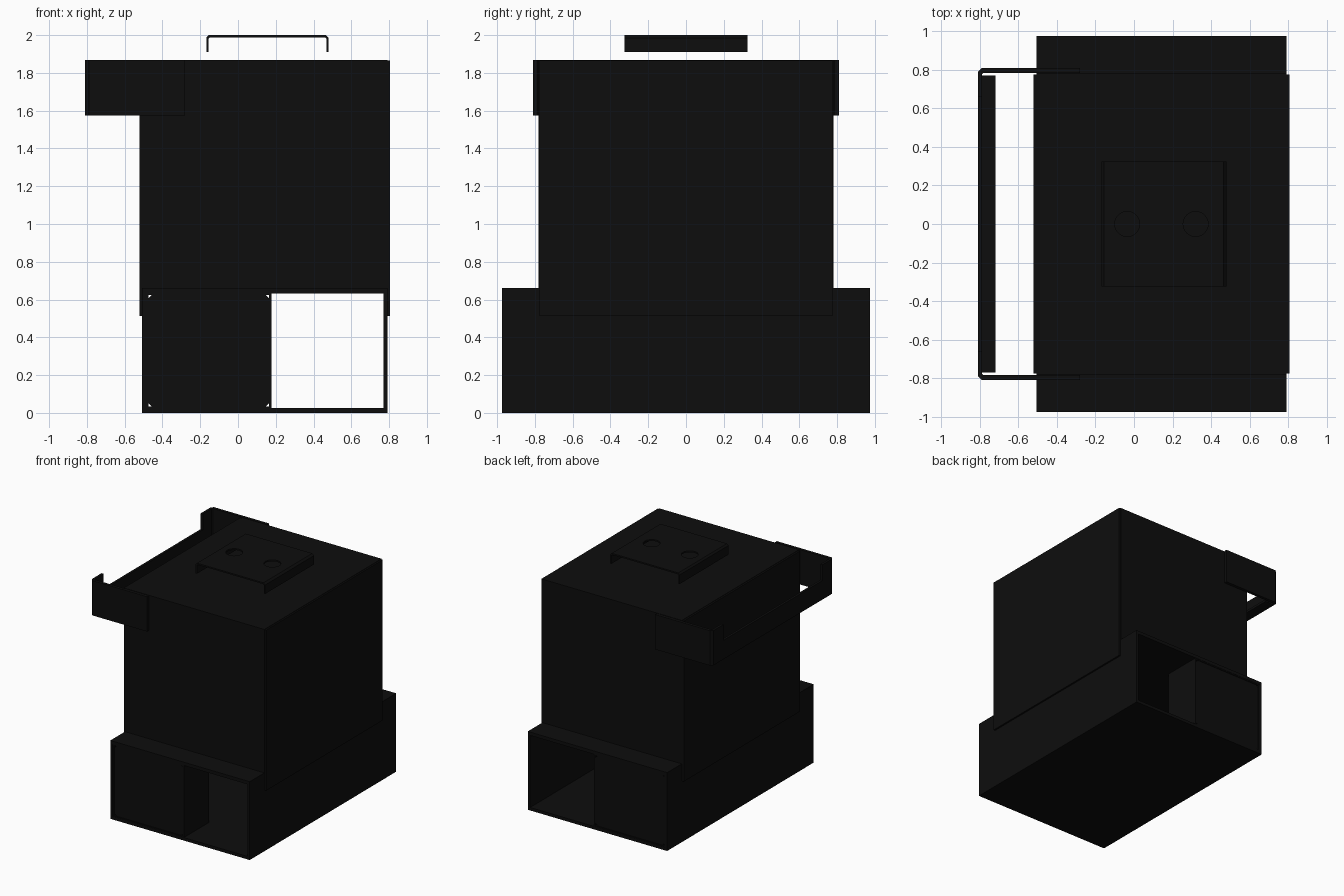
import bpy, bmesh, math
from mathutils import Vector

cube = bpy.data.objects.get("Cube")
if cube:
    bpy.data.objects.remove(cube, do_unlink=True)

# Single matt black finish
black = bpy.data.materials.new("black_metal")
black.use_nodes = True
black.diffuse_color = (0.004, 0.004, 0.004, 1)
black.node_tree.nodes["Principled BSDF"].inputs["Base Color"].default_value = (0.004, 0.004, 0.004, 1)


def finish(name, bm):
    bmesh.ops.recalc_face_normals(bm, faces=bm.faces)
    mesh = bpy.data.meshes.new(name)
    bm.to_mesh(mesh)
    bm.free()
    mesh.materials.append(black)
    ob = bpy.data.objects.new(name, mesh)
    bpy.context.collection.objects.link(ob)
    return ob


def prism(name, pts, axis, lo, hi):
    """Extrude a polygon: (x, z) points along y, or (x, y) points along z."""
    place = (lambda a, b, t: (a, t, b)) if axis == "y" else (lambda a, b, t: (a, b, t))
    bm = bmesh.new()
    face = bm.faces.new([bm.verts.new(place(a, b, lo)) for a, b in pts])
    ext = bmesh.ops.extrude_face_region(bm, geom=[face])
    verts = [g for g in ext["geom"] if isinstance(g, bmesh.types.BMVert)]
    bmesh.ops.translate(bm, verts=verts, vec=Vector(place(0, 0, hi - lo)))
    return finish(name, bm)


def rect(x0, x1, z0, z1):
    return [(x0, z0), (x1, z0), (x1, z1), (x0, z1)]


def box(name, x0, x1, y0, y1, z0, z1):
    return prism(name, rect(x0, x1, z0, z1), "y", y0, y1)


def tube(name, outer, inner, y0, y1):
    """Open rectangular sleeve running along y."""
    bm = bmesh.new()
    loops = [[bm.verts.new((x, y, z)) for x, z in rect(*r)]
             for r, y in ((outer, y0), (outer, y1), (inner, y1), (inner, y0))]
    for k in range(4):
        a, b = loops[k], loops[(k + 1) % 4]
        for i in range(4):
            j = (i + 1) % 4
            bm.faces.new((a[i], a[j], b[j], b[i]))
    return finish(name, bm)


# Lower sleeve, open at both ends
tube("base_sleeve", (-0.507, 0.792, 0, 0.66), (-0.485, 0.77, 0.025, 0.632), -0.975, 0.975)

# Framed block in each end of the sleeve, with clipped corners
c = 0.018
x0, x1, z0, z1 = -0.475, 0.165, 0.033, 0.624
clipped = [(x0 + c, z0), (x1 - c, z0), (x1, z0 + c), (x1, z1 - c),
           (x1 - c, z1), (x0 + c, z1), (x0, z1 - c), (x0, z0 + c)]
for side, s in (("front", -1), ("back", 1)):
    lo, hi = sorted((s * 0.972, s * 0.64))
    tube(side + "_block_frame", (-0.485, 0.178, 0.025, 0.632), (x0, x1, z0, z1), lo, hi)
    lo, hi = sorted((s * 0.966, s * 0.64))
    prism(side + "_block", clipped, "y", lo, hi)

# Upper cabinet and the side panels that lap over the sleeve
box("cabinet", -0.507, 0.792, -0.78, 0.78, 0.66, 1.868)
box("right_side_panel", -0.522, -0.507, -0.775, 0.775, 0.512, 1.865)
box("left_side_panel", 0.792, 0.806, -0.775, 0.775, 0.512, 1.865)

# Bracket: wrapped corner arms, low middle plate and bottom lip
for side, s in (("front", -1), ("back", 1)):
    arm = [(-0.28, 0.81), (-0.79, 0.81), (-0.81, 0.79), (-0.81, 0.66),
           (-0.79, 0.66), (-0.79, 0.777), (-0.782, 0.785), (-0.28, 0.785)]
    prism(side + "_bracket_arm", [(x, s * y) for x, y in arm], "z", 1.575, 1.868)
box("bracket_plate", -0.81, -0.79, -0.66, 0.66, 1.575, 1.735)
box("bracket_lip", -0.79, -0.72, -0.77, 0.77, 1.575, 1.595)

# Raised top cover with two round openings
t = 0.012
cover = prism("top_cover", [
    (-0.168, 1.91), (-0.168, 1.987), (-0.155, 2.0), (0.465, 2.0), (0.48, 1.985), (0.48, 1.91),
    (0.48 - t, 1.91), (0.48 - t, 1.98), (0.46, 2.0 - t), (-0.15, 2.0 - t),
    (-0.168 + t, 1.982), (-0.168 + t, 1.91)], "y", -0.325, 0.325)
for i, x in enumerate((-0.035, 0.32)):
    ring = [(x + 0.065 * math.cos(k * math.tau / 24), 0.065 * math.sin(k * math.tau / 24))
            for k in range(24)]
    cutter = prism("opening_cutter_%d" % (i + 1), ring, "z", 1.95, 2.05)
    cutter.hide_render = True
    cutter.hide_viewport = True
    cutter.display_type = "WIRE"
    mod = cover.modifiers.new("opening_%d" % (i + 1), "BOOLEAN")
    mod.operation = "DIFFERENCE"
    mod.solver = "EXACT"
    mod.object = cutter
